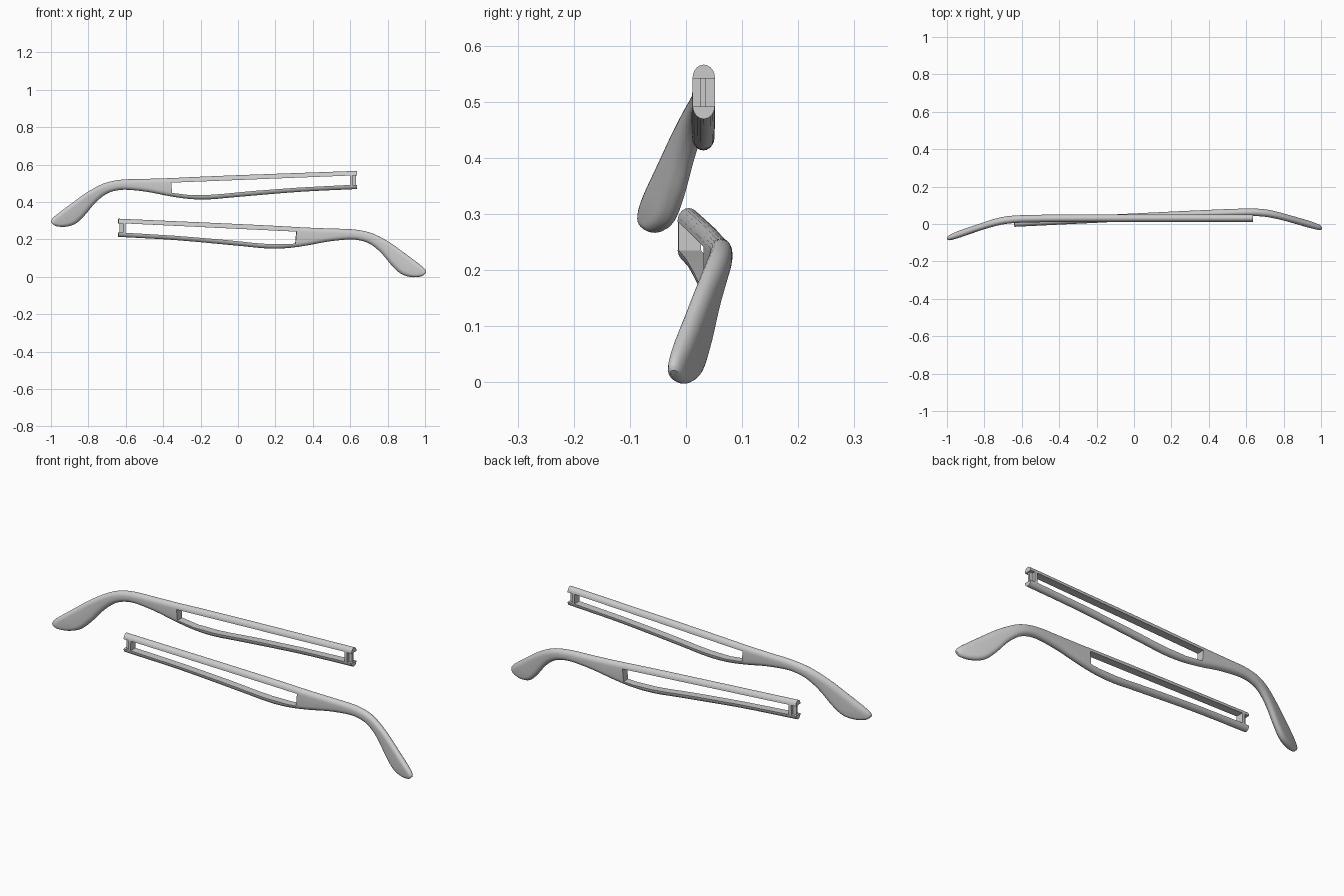
import bpy, bmesh, math
from mathutils import Vector, Matrix

if "Cube" in bpy.data.objects:
    bpy.data.objects.remove(bpy.data.objects["Cube"])

# Side outline of a temple: top x, top z, bottom x, bottom z, half thickness
STATIONS = [
    (.637, .566, .637, .469, .020), (.33, .555, .33, .454, .020),
    (0, .543, 0, .427, .020), (-.15, .537, -.15, .414, .020),
    (-.26, .532, -.26, .416, .020), (-.367, .527, -.367, .431, .020),
    (-.50, .523, -.48, .453, .020), (-.61, .520, -.59, .465, .020),
    (-.69, .507, -.655, .460, .020), (-.75, .484, -.71, .439, .020),
    (-.82, .443, -.765, .393, .019), (-.89, .392, -.82, .328, .019),
    (-.95, .347, -.87, .283, .019), (-.985, .319, -.925, .267, .017),
    (-.998, .303, -.970, .270, .014), (-.999, .291, -.988, .279, .007)]
SLOT_TOP = [(.598, .541)]
SLOT_BOTTOM = [(.598, .491), (.33, .477), (.1, .460), (0, .451), (-.08, .443),
               (-.15, .438), (-.26, .437)]
NOTCH = [(.612, .541), (.7, .541), (.7, .491), (.612, .491)]
STEPS, ARC = 5, 10


def resample(pts):
    """Catmull-Rom through the stations."""
    pts = [Vector(p) for p in pts]
    ext = [2 * pts[0] - pts[1]] + pts + [2 * pts[-1] - pts[-2]]
    out = []
    for a, b, c, d in zip(ext, ext[1:], ext[2:], ext[3:]):
        for k in range(STEPS):
            t = k / STEPS
            out.append(b + .5 * t * (c - a + t * (2 * a - 5 * b + 4 * c - d
                                                  + t * (3 * (b - c) + d - a))))
    return out + [pts[-1]]


def bow(x):
    """Sideways bend of the ear end: straight, then a soft knee."""
    w = -x - .70
    return .032 - .18 * (w + math.sqrt(w * w + .006))


def section(s):
    """Rounded bar cross-section between a top and a bottom point."""
    xt, zt, xb, zb, t = s
    top, bot = Vector((xt, 0, zt)), Vector((xb, 0, zb))
    mid, h = (top + bot) / 2, (top - bot).length / 2
    up = (top - bot).normalized()
    r = min(h, .024)
    ring = []
    for side in (1, -1):
        for k in range(ARC + 1):
            a = math.pi * k / ARC
            p = mid + up * side * (h - r + r * math.sin(a))
            p.y = bow(p.x) + side * t * math.cos(a)
            ring.append(p)
    return ring


def new_object(name, bm):
    bmesh.ops.remove_doubles(bm, verts=bm.verts, dist=1e-5)
    bmesh.ops.recalc_face_normals(bm, faces=bm.faces)
    me = bpy.data.meshes.new(name)
    bm.to_mesh(me)
    bm.free()
    ob = bpy.data.objects.new(name, me)
    bpy.context.collection.objects.link(ob)
    return ob


def prism(name, outline, y0, y1):
    bm = bmesh.new()
    f = bm.faces.new([bm.verts.new((x, y0, z)) for x, z in outline])
    g = bmesh.ops.extrude_face_region(bm, geom=[f])
    bmesh.ops.translate(bm, vec=(0, y1 - y0, 0),
                        verts=[v for v in g['geom'] if isinstance(v, bmesh.types.BMVert)])
    return new_object(name, bm)


def loft(name):
    bm = bmesh.new()
    rings = [[bm.verts.new(p) for p in section(s)] for s in resample(STATIONS)]
    for a, b in zip(rings, rings[1:]):
        for i in range(len(a)):
            j = (i + 1) % len(a)
            bm.faces.new((a[i], a[j], b[j], b[i]))
    bm.faces.new(rings[0])
    bm.faces.new(rings[-1][::-1])
    return new_object(name, bm)


def finish(ob, matrix):
    ob.data.transform(matrix)
    if matrix.determinant() < 0:
        ob.data.flip_normals()
    bpy.ops.object.select_all(action='DESELECT')
    ob.select_set(True)
    bpy.context.view_layer.objects.active = ob
    bpy.ops.object.shade_smooth_by_angle(angle=math.radians(35))


# The second temple is mirrored, lowered and turned slightly; its window is shorter
placings = {
    "left": (Matrix.Identity(4), [(-.352, .448), (-.357, .503)]),
    "right": (Matrix.Translation((-.004, .005, -.261)) @ Matrix.Rotation(.05, 4, 'Z')
              @ Matrix.Rotation(.0085, 4, 'Y') @ Matrix.Scale(-1.005, 4, (1, 0, 0)),
              [(-.307, .441), (-.312, .505)])}

for side, (matrix, slot_end) in placings.items():
    # Temple arm with ear paddle, window between the rails and hinge recess
    arm = loft(side + "_temple")
    cutters = [prism("slot_cutter", SLOT_TOP + SLOT_BOTTOM + slot_end, -.2, .2),
               prism("notch_cutter", NOTCH, -.2, .2)]
    for c in cutters:
        c.hide_render = True
        m = arm.modifiers.new("cut", 'BOOLEAN')
        m.operation, m.solver, m.object = 'DIFFERENCE', 'EXACT', c
    bpy.context.view_layer.update()
    me = bpy.data.meshes.new_from_object(
        arm.evaluated_get(bpy.context.evaluated_depsgraph_get()))
    arm.modifiers.clear()
    arm.data = me
    for c in cutters:
        bpy.data.objects.remove(c)
    finish(arm, matrix)
    # Narrow hinge tab in the recess
    tab = prism(side + "_hinge_tab",
                [(.608, .544), (.630, .544), (.630, .488), (.608, .488)], .025, .036)
    finish(tab, matrix)
